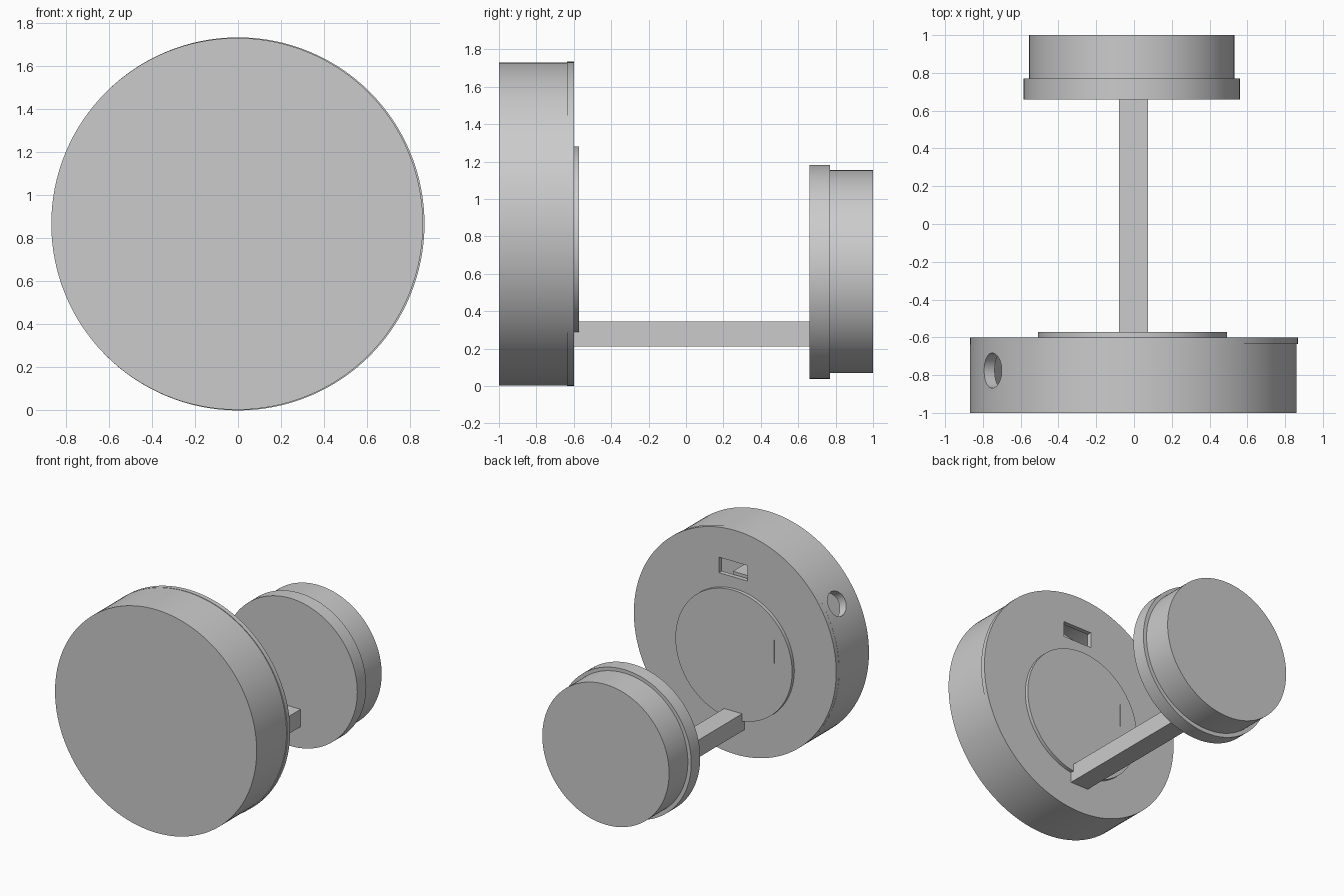
import bpy
import math

cube = bpy.data.objects.get("Cube")
if cube:
    bpy.data.objects.remove(cube, do_unlink=True)

grey = bpy.data.materials.new("plain grey")
grey.use_nodes = True
colour = (0.6, 0.6, 0.6, 1)
grey.diffuse_color = colour
grey.node_tree.nodes["Principled BSDF"].inputs["Base Color"].default_value = colour


def finish(name):
    obj = bpy.context.object
    obj.name = name
    obj.data.materials.append(grey)
    return obj


def disc(name, x, z, radius, y0, y1):
    """Round part whose axis runs front to back."""
    bpy.ops.mesh.primitive_cylinder_add(
        vertices=128, radius=radius, depth=y1 - y0,
        location=(x, (y0 + y1) / 2, z), rotation=(math.pi / 2, 0, 0))
    return finish(name)


def box(name, centre, size):
    bpy.ops.mesh.primitive_cube_add(size=1, location=centre)
    bpy.context.object.scale = size
    return finish(name)


def cut(target, cutter):
    """Subtract the cutter from the target and remove it."""
    cutter.hide_render = True
    mod = target.modifiers.new("cut", 'BOOLEAN')
    mod.operation = 'DIFFERENCE'
    mod.solver = 'EXACT'
    mod.object = cutter
    bpy.ops.object.select_all(action='DESELECT')
    target.select_set(True)
    bpy.context.view_layer.objects.active = target
    bpy.ops.object.modifier_apply(modifier=mod.name)
    bpy.data.objects.remove(cutter, do_unlink=True)


# Large hollow front housing
front_z = 0.867
housing = disc("front_housing", -0.004, front_z, 0.864, -1.0, -0.635)
cut(housing, disc("cavity_cutter", -0.004, front_z, 0.8, -0.95, -0.6))

# Round cable hole through the upper side wall
angle = math.radians(150)
reach = 0.85
bpy.ops.mesh.primitive_cylinder_add(
    vertices=48, radius=0.093, depth=0.3,
    location=(reach * math.cos(angle), -0.776, front_z + reach * math.sin(angle)),
    rotation=(0, math.pi / 2 - angle, 0))
cut(housing, finish("hole_cutter"))

# Back plate of the housing with a rectangular socket slot
plate = disc("back_plate", 0, front_z, 0.867, -0.635, -0.6)
cut(plate, box("slot_cutter", (0.015, -0.62, 1.43), (0.245, 0.2, 0.12)))
box("socket_board", (-0.03, -0.72, 1.375), (0.16, 0.15, 0.025))

# Raised round pad with a thin slit
pad = disc("raised_pad", -0.008, 0.782, 0.5, -0.602, -0.573)
cut(pad, box("slit_cutter", (-0.355, -0.57, 0.9), (0.006, 0.03, 0.18)))

# Connecting bar
box("connecting_bar", (-0.003, 0.04, 0.278), (0.154, 1.28, 0.135))

# Smaller rear disc: flange and body
disc("rear_flange", -0.012, 0.61, 0.572, 0.66, 0.77)
disc("rear_body", -0.012, 0.612, 0.543, 0.77, 1.0)

# Smooth the round walls, keep the rims sharp
bpy.ops.object.select_all(action='DESELECT')
for obj in bpy.context.scene.objects:
    if obj.type == 'MESH':
        obj.select_set(True)
        bpy.context.view_layer.objects.active = obj
bpy.ops.object.shade_smooth_by_angle(angle=math.radians(30))
